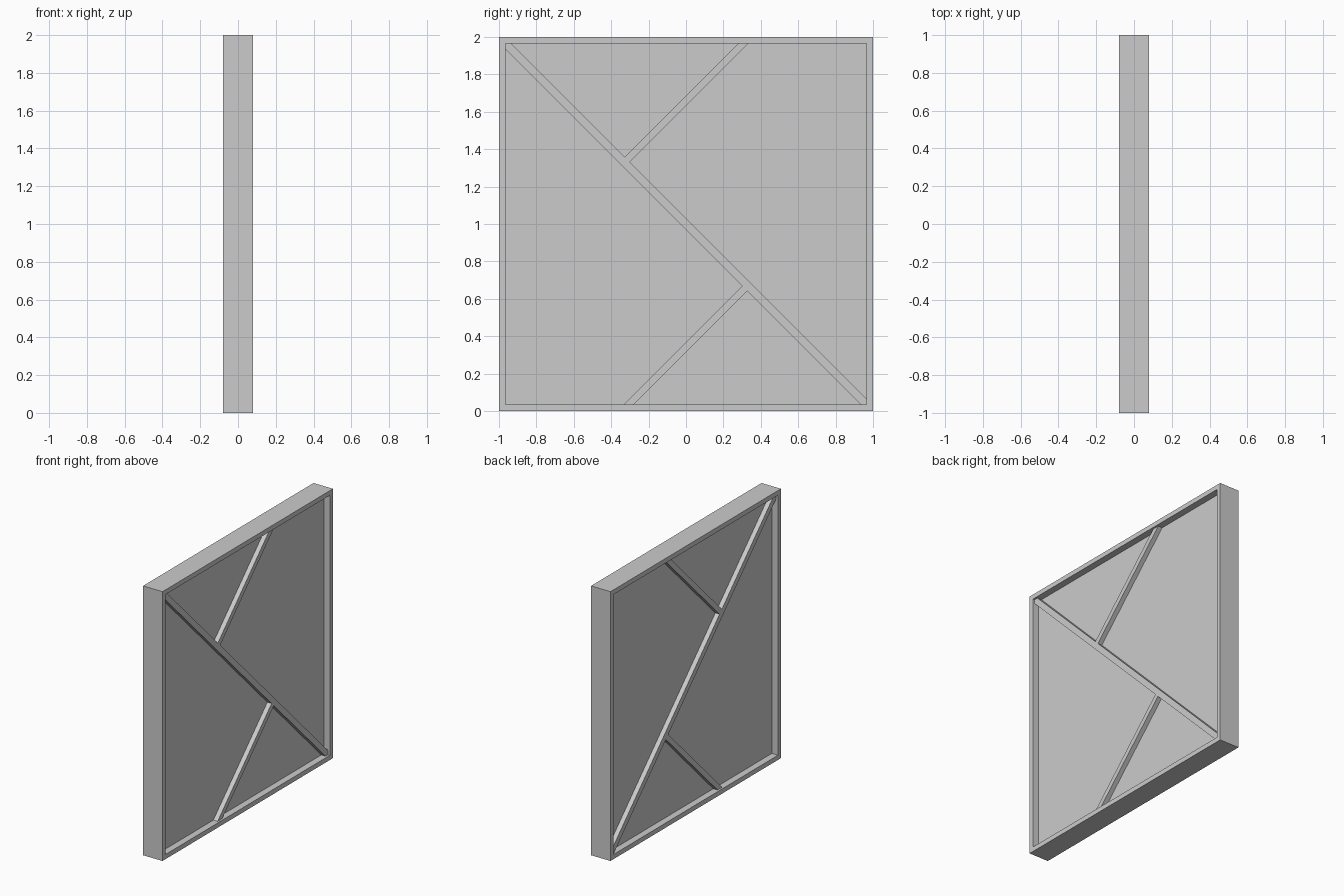
import bpy, bmesh

if "Cube" in bpy.data.objects:
    bpy.data.objects.remove(bpy.data.objects["Cube"])

H = 0.08      # half depth of the frame
B = 0.035     # frame border width
P = 0.03      # half thickness of the panel
D = 0.065     # half depth of the braces


def prism(name, outline, half):
    """Extrude a (y, z) outline symmetrically along x."""
    bm = bmesh.new()
    face = bm.faces.new([bm.verts.new((-half, y, z)) for y, z in outline])
    ext = bmesh.ops.extrude_face_region(bm, geom=[face])
    new = [v for v in ext["geom"] if isinstance(v, bmesh.types.BMVert)]
    bmesh.ops.translate(bm, verts=new, vec=(2 * half, 0, 0))
    bmesh.ops.recalc_face_normals(bm, faces=bm.faces)
    mesh = bpy.data.meshes.new(name)
    bm.to_mesh(mesh)
    bm.free()
    obj = bpy.data.objects.new(name, mesh)
    bpy.context.collection.objects.link(obj)
    return obj


# Square rim: four mitred bars
outer = [(-1, 0), (1, 0), (1, 2), (-1, 2)]
i = 1 - B
inner = [(-i, B), (i, B), (i, 2 - B), (-i, 2 - B)]
bm = bmesh.new()
rings = [[bm.verts.new((x, y, z)) for y, z in pts]
         for x, pts in ((-H, outer), (H, outer), (H, inner), (-H, inner))]
for r in range(4):
    a, b = rings[r], rings[(r + 1) % 4]
    for k in range(4):
        n = (k + 1) % 4
        bm.faces.new((a[k], a[n], b[n], b[k]))
bmesh.ops.recalc_face_normals(bm, faces=bm.faces)
mesh = bpy.data.meshes.new("frame")
bm.to_mesh(mesh)
bm.free()
bpy.context.collection.objects.link(bpy.data.objects.new("frame", mesh))

# Recessed panel
prism("panel", inner, P)

# Main diagonal brace, ends cut to the frame corners
w = 0.03
half_brace = [(-i, 2 - B), (-i, 1 - w + i), (i - w, B)]
prism("diagonal_brace",
      half_brace + [(-y, 2 - z) for y, z in half_brace], D)

# Two short braces, point-symmetric about the panel centre
c, s = 1.66, 0.027
low, high = c - s, c + s
upper = [((1 + w - low) / 2, (1 + w + low) / 2), (2 - B - low, 2 - B),
         (2 - B - high, 2 - B), ((1 + w - high) / 2, (1 + w + high) / 2)]
prism("upper_short_brace", upper, D)
prism("lower_short_brace", [(-y, 2 - z) for y, z in upper], D)
